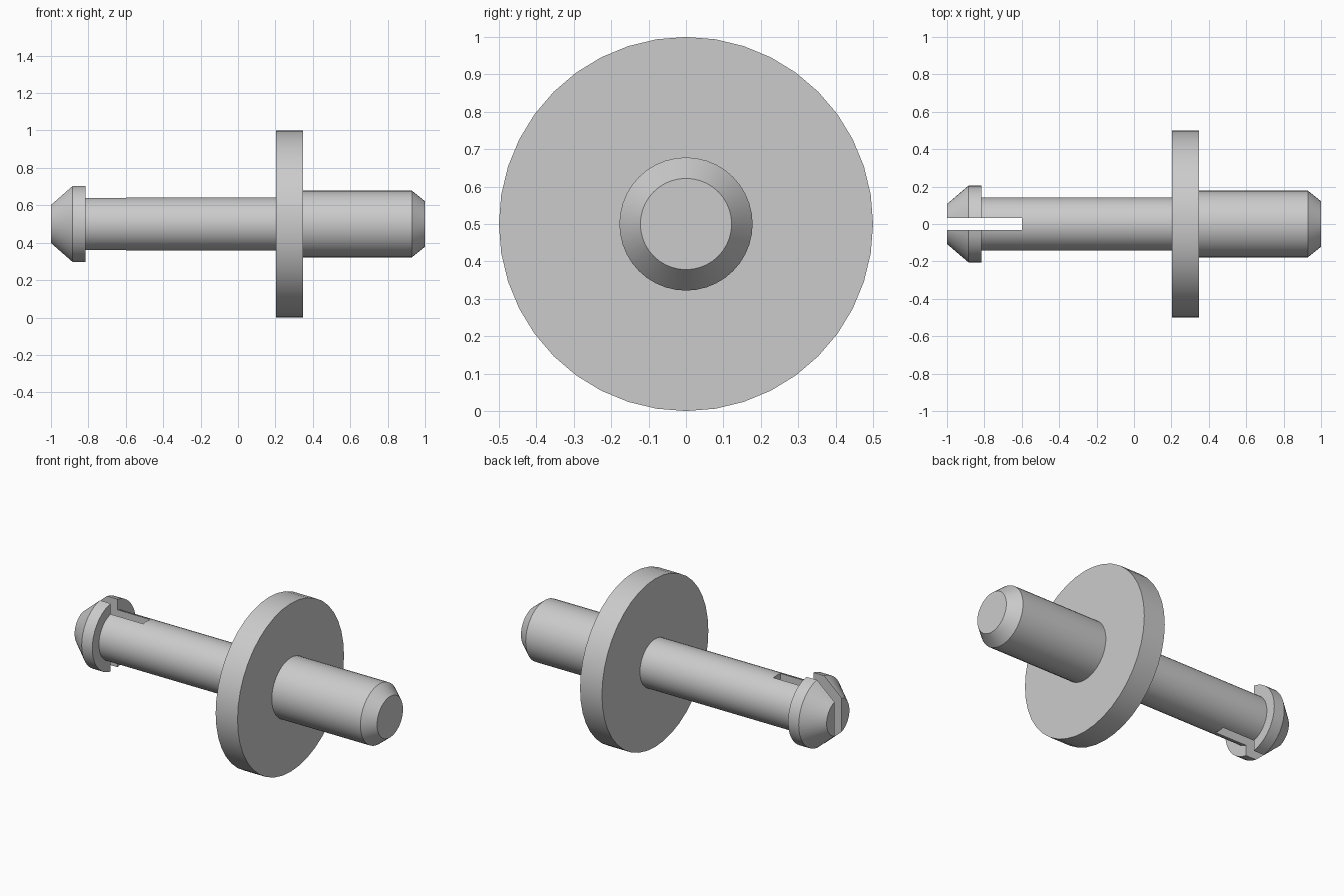
import bpy
import bmesh
import math
from mathutils import Matrix

if "Cube" in bpy.data.objects:
    bpy.data.objects.remove(bpy.data.objects["Cube"], do_unlink=True)

AXIS_Z = 0.5
SIDES = 40

grey = bpy.data.materials.new("plain grey")
grey.use_nodes = True
grey.diffuse_color = (0.6, 0.6, 0.6, 1)
grey.node_tree.nodes["Principled BSDF"].inputs["Base Color"].default_value = (0.6, 0.6, 0.6, 1)


def add_object(name, bm):
    bmesh.ops.recalc_face_normals(bm, faces=bm.faces)
    mesh = bpy.data.meshes.new(name)
    bm.to_mesh(mesh)
    bm.free()
    mesh.materials.append(grey)
    obj = bpy.data.objects.new(name, mesh)
    bpy.context.collection.objects.link(obj)
    return obj


def lathe(name, profile):
    """Closed solid of revolution about the x axis from (x, radius) pairs."""
    bm = bmesh.new()
    rings = []
    for x, r in profile:
        angles = [2 * math.pi * i / SIDES for i in range(SIDES)]
        rings.append([bm.verts.new((x, r * math.sin(a), AXIS_Z + r * math.cos(a)))
                      for a in angles])
    for a, b in zip(rings, rings[1:]):
        for i in range(SIDES):
            j = (i + 1) % SIDES
            bm.faces.new((a[i], a[j], b[j], b[i]))
    bm.faces.new(rings[0])
    bm.faces.new(rings[-1])
    return add_object(name, bm)


# One continuous turned body: barbed head, shaft, flange and chamfered peg
pin = lathe("flanged_pin", [
    (-1.0, 0.107), (-0.885, 0.205), (-0.815, 0.205), (-0.815, 0.143),
    (0.203, 0.143), (0.203, 0.5), (0.347, 0.5), (0.347, 0.178),
    (0.93, 0.178), (1.0, 0.122)])

# Slot splitting the barbed end into two prongs
bm = bmesh.new()
bmesh.ops.create_cube(bm, size=1, matrix=Matrix.Translation((-0.85, 0, AXIS_Z))
                      @ Matrix.Diagonal((0.5, 0.066, 0.6, 1)))
cutter = add_object("slot_cutter", bm)
cutter.hide_render = True

slot = pin.modifiers.new("slot", "BOOLEAN")
slot.operation = "DIFFERENCE"
slot.solver = "EXACT"
slot.object = cutter
bpy.context.view_layer.objects.active = pin
pin.select_set(True)
bpy.ops.object.modifier_apply(modifier=slot.name)
bpy.data.objects.remove(cutter, do_unlink=True)

bpy.ops.object.shade_smooth_by_angle(angle=math.radians(25))
